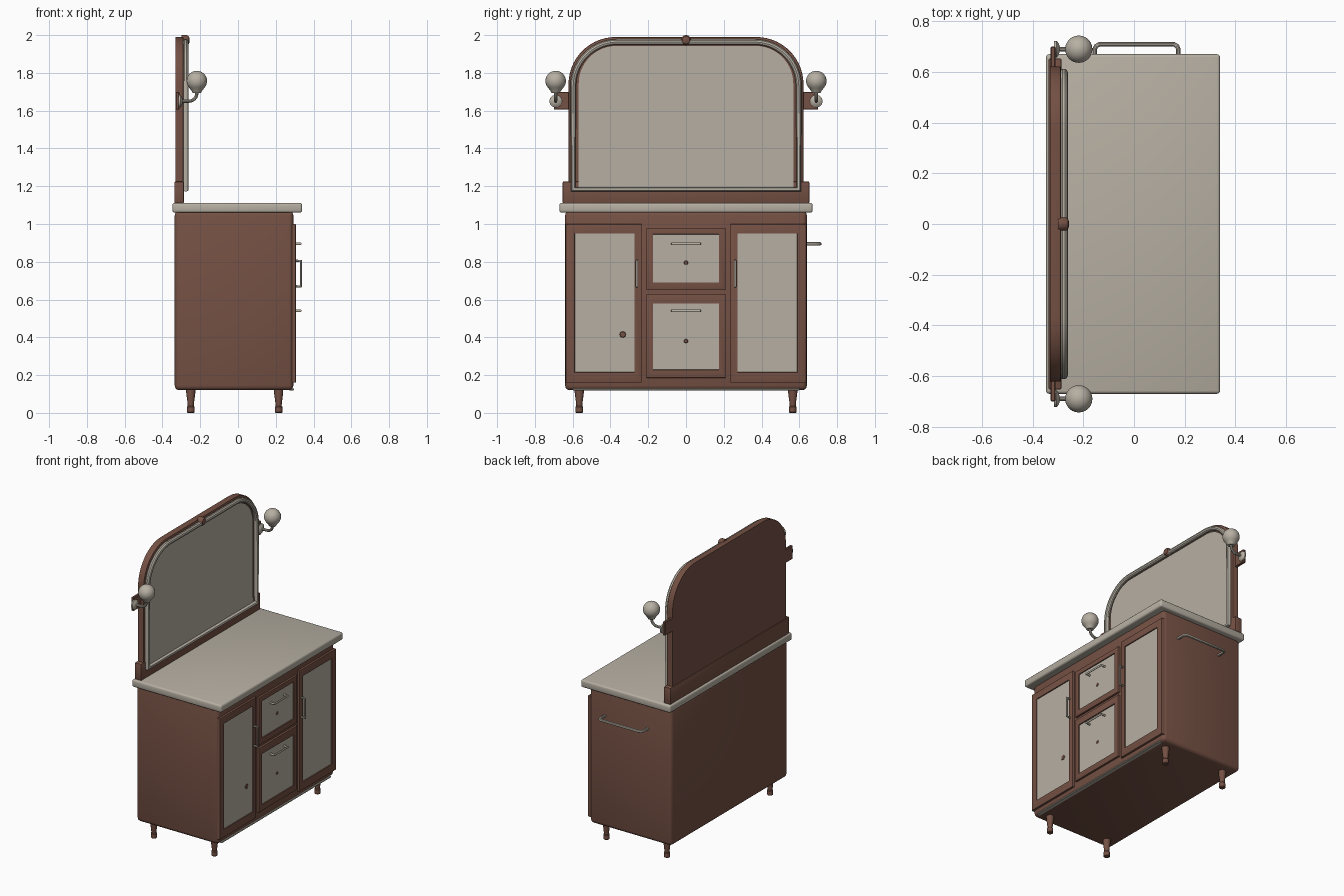
import bpy, bmesh, math
from mathutils import Vector

if "Cube" in bpy.data.objects:
    bpy.data.objects.remove(bpy.data.objects["Cube"])


def material(name, rgb):
    m = bpy.data.materials.new(name)
    m.diffuse_color = (*rgb, 1)
    m.use_nodes = True
    m.node_tree.nodes["Principled BSDF"].inputs["Base Color"].default_value = m.diffuse_color
    return m


WOOD = material("brown wood", (0.178, 0.082, 0.058))
CREAM = material("warm cream", (0.47, 0.43, 0.365))


def finish(bm, name, *mats, smooth=True):
    bmesh.ops.recalc_face_normals(bm, faces=bm.faces)
    me = bpy.data.meshes.new(name)
    bm.to_mesh(me)
    bm.free()
    ob = bpy.data.objects.new(name, me)
    bpy.context.collection.objects.link(ob)
    for m in mats:
        me.materials.append(m)
    if smooth:
        shade(ob)
    return ob


def shade(ob):
    bpy.ops.object.select_all(action='DESELECT')
    ob.select_set(True)
    bpy.context.view_layer.objects.active = ob
    bpy.ops.object.shade_smooth_by_angle(angle=math.radians(35))


def box_mesh(x, y, z):
    bm = bmesh.new()
    bmesh.ops.create_cube(bm, size=1)
    for v in bm.verts:
        v.co = [r[0] if c < 0 else r[1] for c, r in zip(v.co, (x, y, z))]
    return bm


def box(name, x, y, z, mat, bevel=0.0, segs=3):
    bm = box_mesh(x, y, z)
    if bevel:
        bmesh.ops.bevel(bm, geom=bm.edges[:], offset=bevel, segments=segs, profile=0.5, affect='EDGES')
    return finish(bm, name, mat)


def tube(name, pts, r, mat, cyclic=False, res=3):
    cu = bpy.data.curves.new(name, 'CURVE')
    cu.dimensions = '3D'
    cu.bevel_depth, cu.bevel_resolution, cu.use_fill_caps = r, res, True
    sp = cu.splines.new('POLY')
    sp.points.add(len(pts) - 1)
    for p, co in zip(sp.points, pts):
        p.co = (*co, 1)
    sp.use_cyclic_u = cyclic
    ob = bpy.data.objects.new(name, cu)
    bpy.context.collection.objects.link(ob)
    cu.materials.append(mat)
    bpy.ops.object.select_all(action='DESELECT')
    ob.select_set(True)
    bpy.context.view_layer.objects.active = ob
    bpy.ops.object.convert(target='MESH')
    shade(bpy.context.view_layer.objects.active)


def lathe(name, profile, loc, mat, axis='Z', n=24):
    # profile holds (radius, height) pairs turned round the chosen axis
    bm = bmesh.new()
    rings = []
    for r, h in profile:
        ring = []
        for i in range(n):
            a = 2 * math.pi * i / n
            c, s = r * math.cos(a), r * math.sin(a)
            ring.append(bm.verts.new(Vector(loc) + Vector((c, s, h) if axis == 'Z' else (h, c, s))))
        rings.append(ring)
    for lo, hi in zip(rings, rings[1:]):
        for i in range(n):
            j = (i + 1) % n
            bm.faces.new((lo[i], lo[j], hi[j], hi[i]))
    bm.faces.new(rings[0])
    bm.faces.new(rings[-1])
    return finish(bm, name, mat)


def arch(half, bottom, top, r, n=14):
    # closed (y, z) outline with square bottom and rounded top corners
    pts = [(-half, bottom), (half, bottom)]
    for side, start in ((1, 0), (-1, math.pi / 2)):
        for i in range(n + 1):
            a = start + math.pi / 2 * i / n
            pts.append((side * (half - r) + r * math.cos(a), top - r + r * math.sin(a)))
    return pts


def arch_plate(name, outline, x0, x1, mat, bevel=0.0):
    bm = bmesh.new()
    f = bm.faces.new([bm.verts.new((x0, y, z)) for y, z in outline])
    ext = bmesh.ops.extrude_face_region(bm, geom=[f])['geom']
    bmesh.ops.translate(bm, vec=(x1 - x0, 0, 0), verts=[g for g in ext if isinstance(g, bmesh.types.BMVert)])
    if bevel:
        edges = [e for e in bm.edges if all(abs(v.co.x - x1) < 1e-5 for v in e.verts)]
        bmesh.ops.bevel(bm, geom=edges, offset=bevel, segments=2, profile=0.5, affect='EDGES')
    return finish(bm, name, mat)


def framed_front(name, y, z, py, pz):
    # brown slab with a recessed cream centre panel
    bm = box_mesh((0.285, 0.307), y, z)
    bm.faces.ensure_lookup_table()
    front = max(bm.faces, key=lambda f: f.calc_center_median().x)
    rim = front.edges[:]
    cy, cz = sum(y) / 2, sum(z) / 2
    bmesh.ops.inset_individual(bm, faces=[front], thickness=0.03)
    for v in front.verts:
        v.co.y = py[0] if v.co.y < cy else py[1]
        v.co.z = pz[0] if v.co.z < cz else pz[1]
    bmesh.ops.inset_individual(bm, faces=[front], thickness=0.002, depth=-0.006)
    front.material_index = 1
    outer = [e for e in bm.edges if all(abs(v.co.x - 0.307) < 1e-5 and
             (min(abs(v.co.y - k) for k in y) < 1e-5 and min(abs(v.co.z - k) for k in z) < 1e-5)
             for v in e.verts)]
    bmesh.ops.bevel(bm, geom=outer, offset=0.005, segments=2, profile=0.5, affect='EDGES')
    return finish(bm, name, WOOD, CREAM)


# cabinet and countertop
box("cabinet_body", (-0.335, 0.293), (-0.64, 0.64), (0.12, 1.07), WOOD, 0.025)
box("bottom_trim", (0.27, 0.297), (-0.6, 0.6), (0.119, 0.13), CREAM, 0.003, 1)
box("countertop", (-0.347, 0.34), (-0.67, 0.67), (1.06, 1.112), CREAM, 0.012)

# doors and drawers
for side, s in (("left", -1), ("right", 1)):
    framed_front(side + "_door", sorted((s * 0.235, s * 0.637)), (0.16, 1.0),
                 sorted((s * 0.272, s * 0.59)), (0.215, 0.95))
    y = s * 0.26
    tube(side + "_door_handle", [(0.3, y, 0.67), (0.333, y, 0.67), (0.333, y, 0.805), (0.3, y, 0.805)], 0.007, CREAM)
for name, z, pz, hz, kz in (("upper", (0.65, 0.98), (0.69, 0.947), 0.895, 0.795),
                            ("lower", (0.185, 0.63), (0.227, 0.58), 0.54, 0.38)):
    framed_front(name + "_drawer", (-0.21, 0.21), z, (-0.176, 0.176), pz)
    tube(name + "_drawer_handle", [(0.3, -0.073, hz), (0.331, -0.073, hz), (0.331, 0.073, hz), (0.3, 0.073, hz)],
         0.007, CREAM)
    lathe(name + "_drawer_stud", [(0.012, 0), (0.009, 0.004)], (0.3, 0, kz), WOOD, 'X', 10)
lathe("door_stud", [(0.018, 0), (0.014, 0.004)], (0.3, -0.335, 0.415), WOOD, 'X', 10)

# turned legs
leg = [(0.016, 0), (0.02, 0.004), (0.02, 0.032), (0.016, 0.037), (0.018, 0.06), (0.024, 0.105), (0.025, 0.14)]
for i, x in enumerate((-0.25, 0.215)):
    for s in (-1, 1):
        lathe(f"{('back', 'front')[i]}_leg", leg, (x, s * 0.565, 0), WOOD, n=16)

# towel rail on the side
rail = [(-0.155, 0.63, 0.895), (-0.155, 0.69, 0.895), (-0.15, 0.702, 0.895), (-0.138, 0.709, 0.895)]
tube("towel_rail", rail + [(0.02 - p[0], p[1], p[2]) for p in reversed(rail)], 0.009, CREAM)

# mirror: base block, arched back, pane and tubular frame
box("mirror_base", (-0.337, -0.286), (-0.653, 0.653), (1.11, 1.225), WOOD, 0.006, 2)
arch_plate("mirror_back", arch(0.622, 1.12, 1.99, 0.25), -0.332, -0.289, WOOD, 0.005)
arch_plate("mirror_pane", arch(0.568, 1.19, 1.943, 0.2), -0.295, -0.282, CREAM)
tube("mirror_frame", [(-0.277, y, z) for y, z in arch(0.597, 1.183, 1.963, 0.232)], 0.016, CREAM, True)
lathe("crest_knob", [(0.027, 0), (0.027, 0.03), (0.02, 0.04), (0.008, 0.044)], (-0.3, 0, 1.973), WOOD, 'X')

# wall lamps either side of the mirror
for side, s in (("left", -1), ("right", 1)):
    y = s * 0.69
    box(side + "_lamp_bracket", (-0.33, -0.31), sorted((s * 0.6, s * 0.7)), (1.605, 1.7), WOOD, 0.004, 1)
    lathe(side + "_lamp_rosette", [(0.033, 0), (0.033, 0.01), (0.022, 0.018), (0.01, 0.022)],
          (-0.315, y, 1.65), CREAM, 'X')
    arm = [(-0.31, y, 1.65), (-0.26, y, 1.65)]
    arm += [(-0.26 + 0.042 * math.sin(a), y, 1.692 - 0.042 * math.cos(a))
            for a in (math.pi / 12 * i for i in range(1, 7))] + [(-0.218, y, 1.71)]
    tube(side + "_lamp_arm", arm, 0.009, CREAM)
    globe = [(0.022, -0.063), (0.028, -0.052)]
    globe += [(0.054 * math.cos(a), 0.054 * math.sin(a)) for a in
              (math.radians(-45 + 134.5 * i / 14) for i in range(15))]
    lathe(side + "_lamp_globe", globe, (-0.218, y, 1.757), CREAM)
